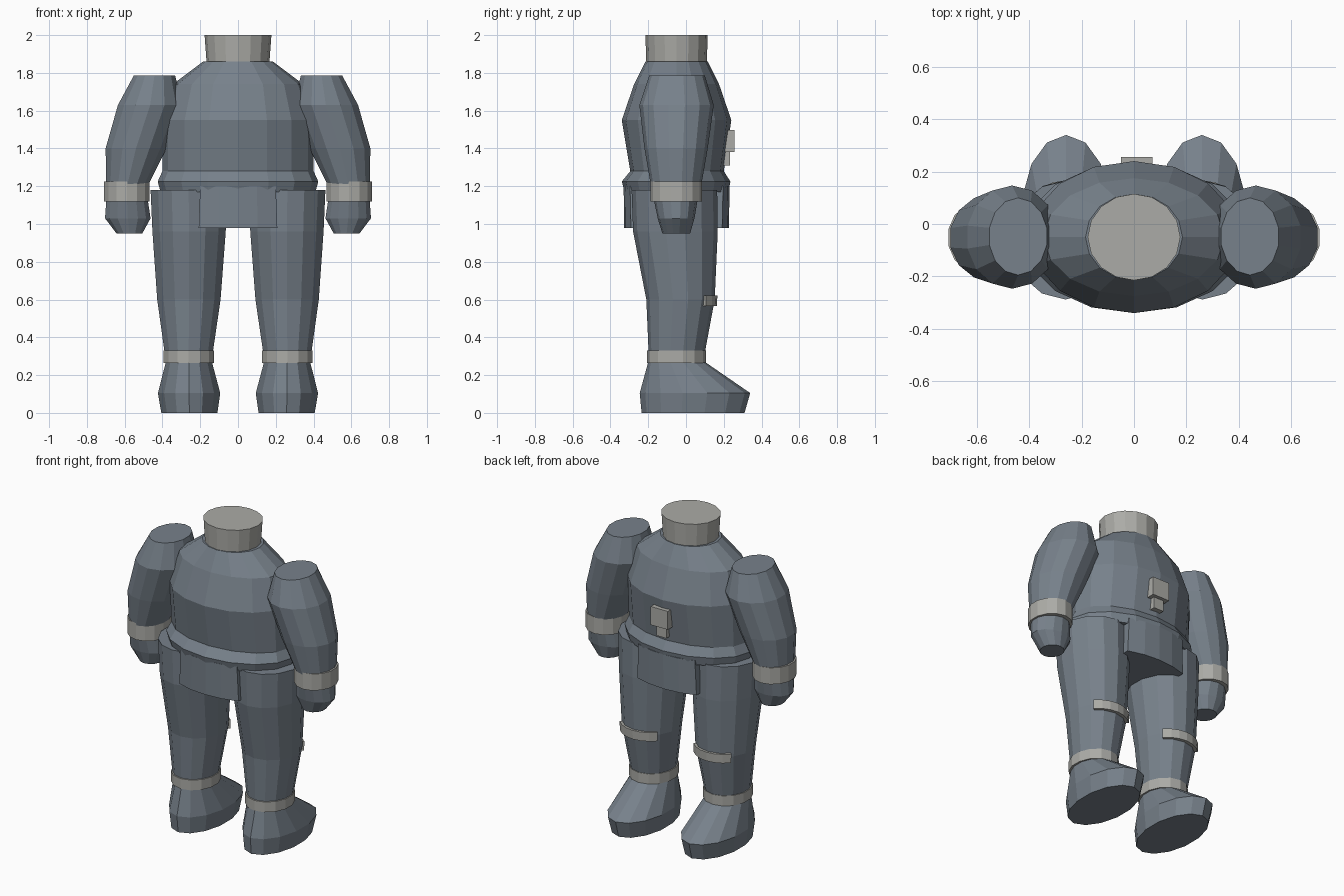
import bpy, bmesh, math

if "Cube" in bpy.data.objects:
    bpy.data.objects.remove(bpy.data.objects["Cube"])


def material(name, rgb):
    m = bpy.data.materials.new(name)
    m.diffuse_color = (*rgb, 1)
    m.use_nodes = True
    m.node_tree.nodes["Principled BSDF"].inputs["Base Color"].default_value = m.diffuse_color
    return m


SLATE = material("slate fabric", (0.185, 0.22, 0.258))
LIGHT = material("light grey trim", (0.41, 0.41, 0.385))


def finish(name, bm, mat):
    bmesh.ops.recalc_face_normals(bm, faces=bm.faces)
    me = bpy.data.meshes.new(name)
    bm.to_mesh(me)
    bm.free()
    me.materials.append(mat)
    ob = bpy.data.objects.new(name, me)
    bpy.context.collection.objects.link(ob)
    return ob


def skin(name, rings, mat):
    """Join equal-length closed rings of points and cap both ends."""
    bm = bmesh.new()
    vs = [[bm.verts.new(p) for p in r] for r in rings]
    n = len(vs[0])
    for a, b in zip(vs, vs[1:]):
        for i in range(n):
            j = (i + 1) % n
            bm.faces.new((a[i], a[j], b[j], b[i]))
    bm.faces.new(vs[0])
    bm.faces.new(vs[-1])
    return finish(name, bm, mat)


def loft(name, rows, mat, sides=14, flip=1):
    """Rows are z, x min, x max, y min, y max of elliptical sections."""
    rings = []
    for z, x0, x1, y0, y1 in rows:
        ring = []
        for i in range(sides):
            a = 2 * math.pi * i / sides
            ring.append((flip * ((x0 + x1) / 2 + (x1 - x0) / 2 * math.sin(a)),
                         (y0 + y1) / 2 + (y1 - y0) / 2 * math.cos(a), z))
        rings.append(ring)
    return skin(name, rings, mat)


def box(name, x0, x1, y0, y1, z0, z1, mat):
    return skin(name, [[(x0, y0, z), (x1, y0, z), (x1, y1, z), (x0, y1, z)]
                       for z in (z0, z1)], mat)


# torso with flared hem, and neck ring
loft("torso", [(1.17, -.41, .41, -.325, .225),
               (1.225, -.425, .425, -.34, .235),
               (1.28, -.40, .40, -.295, .20),
               (1.55, -.40, .40, -.34, .24),
               (1.74, -.345, .345, -.275, .175),
               (1.86, -.185, .185, -.215, .115)], SLATE, 16)
loft("neck_ring", [(1.85, -.166, .166, -.21, .11),
                   (2.0, -.177, .177, -.215, .115)], LIGHT, 16)

# pelvis: the middle slice of the hem, with curved front and back
rings = []
for z, w, ry in ((.98, .208, .278), (1.2, .2, .28)):
    xs = [w * t for t in (-1, -.5, 0, .5, 1)]
    arc = [ry * math.sqrt(1 - (x / .42) ** 2) for x in xs]
    rings.append([(x, -.05 - d, z) for x, d in zip(xs, arc)] +
                 [(x, -.05 + d, z) for x, d in reversed(list(zip(xs, arc)))])
skin("pelvis", rings, SLATE)

# box and clip on the back
box("back_box", -.05, .07, .18, .256, 1.38, 1.497, LIGHT)
box("back_clip", -.025, .045, .17, .234, 1.31, 1.385, LIGHT)

for s, side in ((1, "right"), (-1, "left")):
    # arm, wrist cuff and hand
    loft(side + "_arm", [(1.2, .475, .70, -.185, .08),
                         (1.40, .375, .705, -.22, .115),
                         (1.63, .29, .64, -.247, .147),
                         (1.785, .33, .555, -.195, .10)], SLATE, flip=s)
    loft(side + "_wrist_cuff", [(1.12, .465, .712, -.188, .085),
                                (1.225, .465, .712, -.188, .085)], LIGHT, flip=s)
    loft(side + "_hand", [(.95, .505, .645, -.125, .022),
                          (1.03, .46, .707, -.15, .045),
                          (1.13, .475, .70, -.17, .062)], SLATE, flip=s)
    # leg, ankle cuff and boot
    loft(side + "_leg", [(.32, .13, .392, -.198, .10),
                         (.60, .088, .432, -.21, .152),
                         (.96, .06, .458, -.28, .168),
                         (1.18, .055, .468, -.288, .165)], SLATE, flip=s)
    loft(side + "_ankle_cuff", [(.265, .123, .399, -.207, .105),
                                (.33, .123, .399, -.207, .105)], LIGHT, flip=s)
    loft(side + "_boot", [(0, .105, .41, -.235, .31),
                          (.105, .09, .428, -.245, .34),
                          (.27, .135, .385, -.20, .10)], SLATE, flip=s)
    # strap wrapped round the back of the leg
    rings = []
    for i in range(7):
        a = math.radians(-46 + 92 * i / 6)
        ring = []
        for z, g in ((.565, -.015), (.565, .012), (.622, .014), (.622, -.015)):
            ring.append((s * .26 + (.172 + g) * math.sin(a),
                         -.029 + (.181 + g) * math.cos(a), z))
        rings.append(ring)
    skin(side + "_leg_strap", rings, LIGHT)
